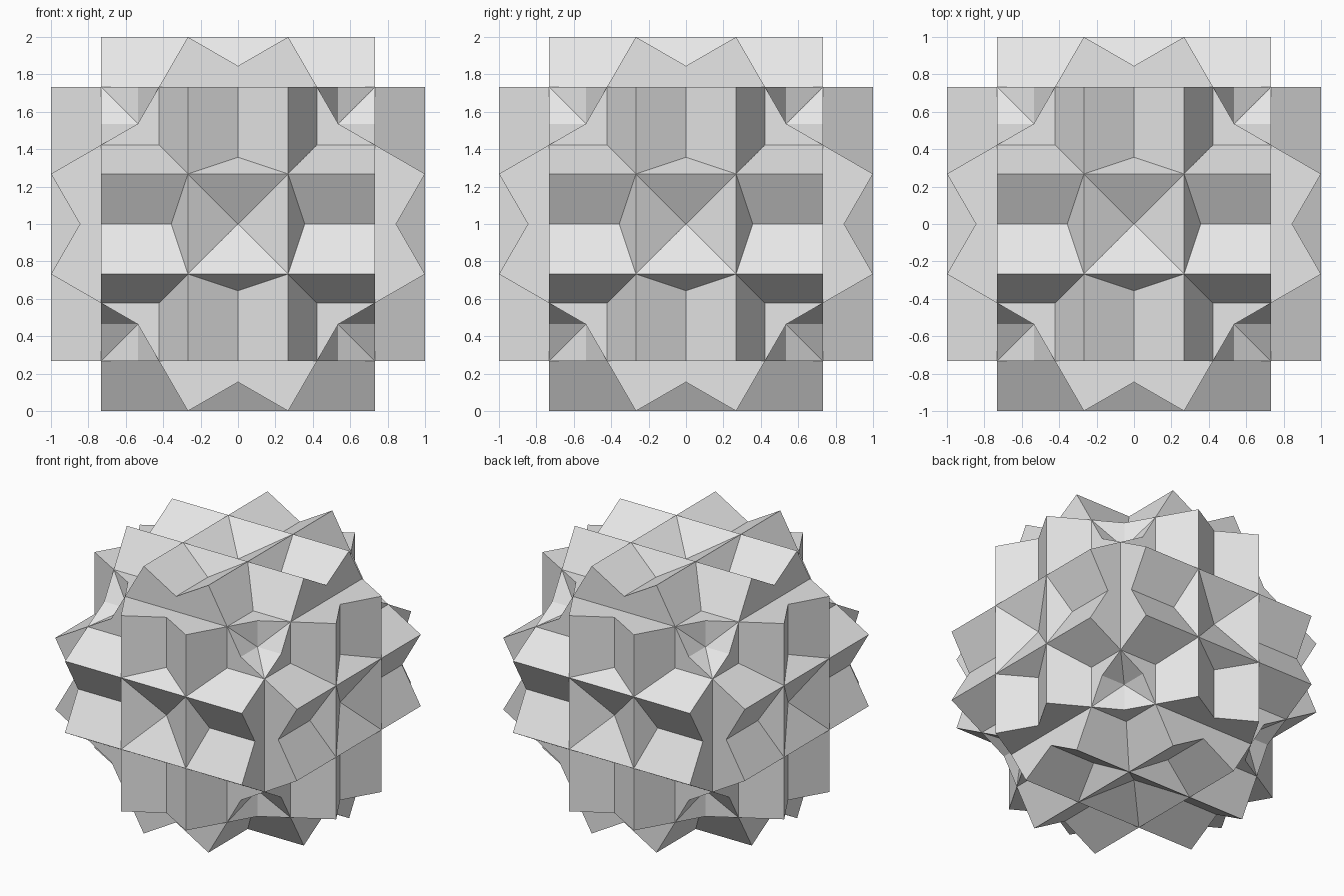
import bpy
import math

if "Cube" in bpy.data.objects:
    bpy.data.objects.remove(bpy.data.objects["Cube"])

# Six interpenetrating cubes: each axis carries a pair turned +30 and -30 degrees
TILT = math.radians(30)
HALF = 1 / (math.cos(TILT) + math.sin(TILT))   # tilted cube then reaches exactly 1 unit

grey = bpy.data.materials.new("light_grey")
grey.diffuse_color = (0.8, 0.8, 0.8, 1)
grey.use_nodes = True
grey.node_tree.nodes["Principled BSDF"].inputs["Base Color"].default_value = grey.diffuse_color


def tilted_cube(name, axis, angle):
    rotation = [0, 0, 0]
    rotation[axis] = angle
    bpy.ops.mesh.primitive_cube_add(size=2 * HALF, location=(0, 0, 1), rotation=rotation)
    cube = bpy.context.object
    cube.name = name
    cube.data.materials.append(grey)


for axis, label in enumerate(("side_axis", "depth_axis", "upright_axis")):
    tilted_cube(label + "_cube_left_turn", axis, TILT)
    tilted_cube(label + "_cube_right_turn", axis, -TILT)
